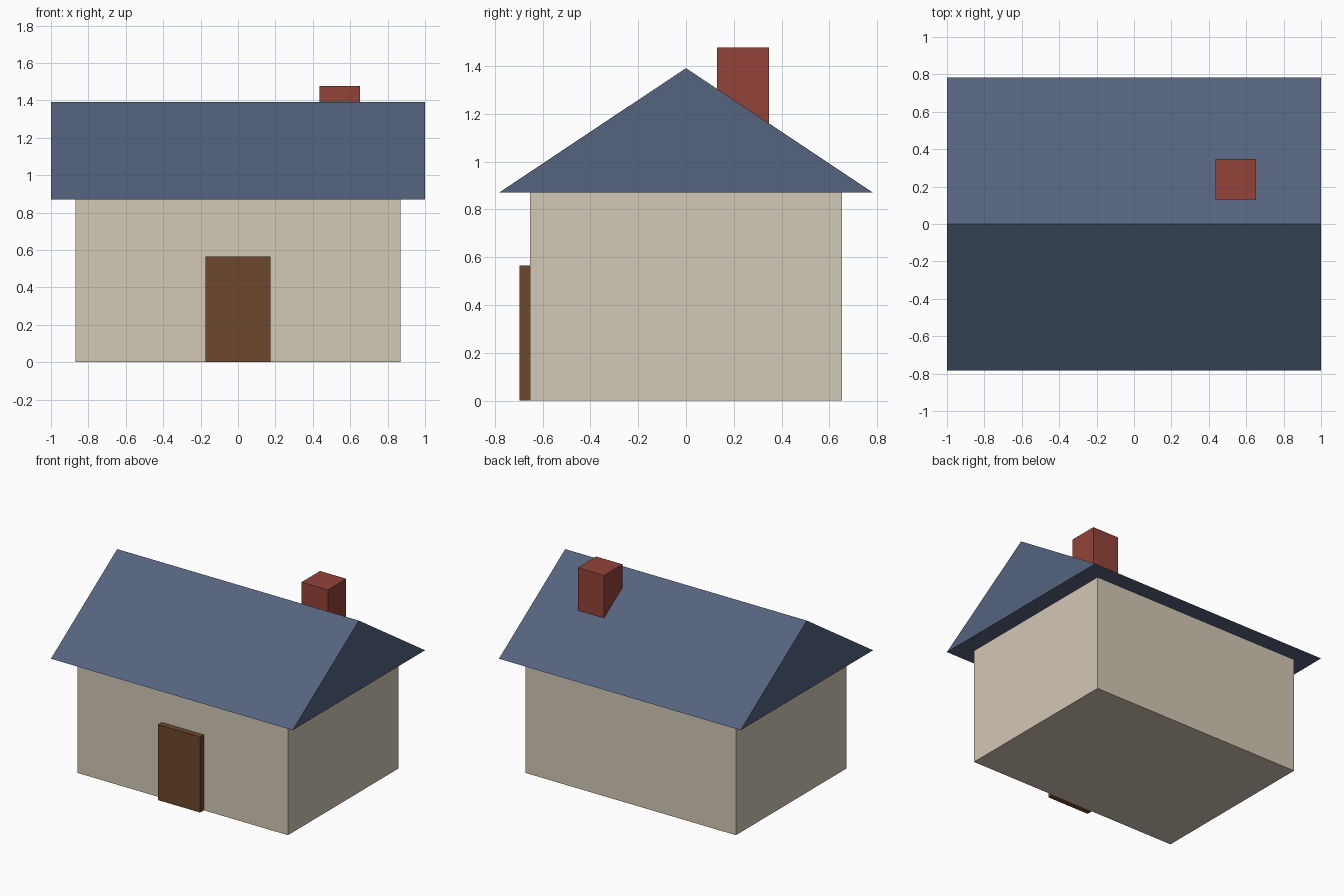
import bpy

if "Cube" in bpy.data.objects:
    bpy.data.objects.remove(bpy.data.objects["Cube"])


def material(name, rgb):
    m = bpy.data.materials.new(name)
    m.diffuse_color = (*rgb, 1)
    m.use_nodes = True
    m.node_tree.nodes["Principled BSDF"].inputs["Base Color"].default_value = m.diffuse_color
    return m


def prism(name, profile, x0, x1, mat):
    """Extrude a closed (y, z) profile along x."""
    n = len(profile)
    verts = [(x, y, z) for x in (x0, x1) for y, z in profile]
    faces = [tuple(reversed(range(n))), tuple(range(n, 2 * n))]
    faces += [(i, (i + 1) % n, n + (i + 1) % n, n + i) for i in range(n)]
    mesh = bpy.data.meshes.new(name)
    mesh.from_pydata(verts, [], faces)
    mesh.materials.append(mat)
    obj = bpy.data.objects.new(name, mesh)
    bpy.context.collection.objects.link(obj)
    return obj


def box(name, x, y, z, mat):
    profile = [(y[0], z[0]), (y[1], z[0]), (y[1], z[1]), (y[0], z[1])]
    return prism(name, profile, x[0], x[1], mat)


plaster = material("plaster", (0.65, 0.58, 0.46))
slate = material("slate", (0.09, 0.125, 0.21))
brick = material("brick", (0.29, 0.055, 0.04))
wood = material("wood", (0.155, 0.065, 0.027))

# House body
box("walls", (-0.87, 0.87), (-0.652, 0.652), (0, 0.87), plaster)

# Solid gable roof with overhang on every side
prism("roof", [(-0.783, 0.87), (0.783, 0.87), (0, 1.391)], -1, 1, slate)

# Door standing proud of the front wall
box("door", (-0.174, 0.174), (-0.696, -0.652), (0, 0.565), wood)

# Chimney rising out of the back roof slope
box("chimney", (0.435, 0.652), (0.13, 0.348), (1.13, 1.478), brick)
